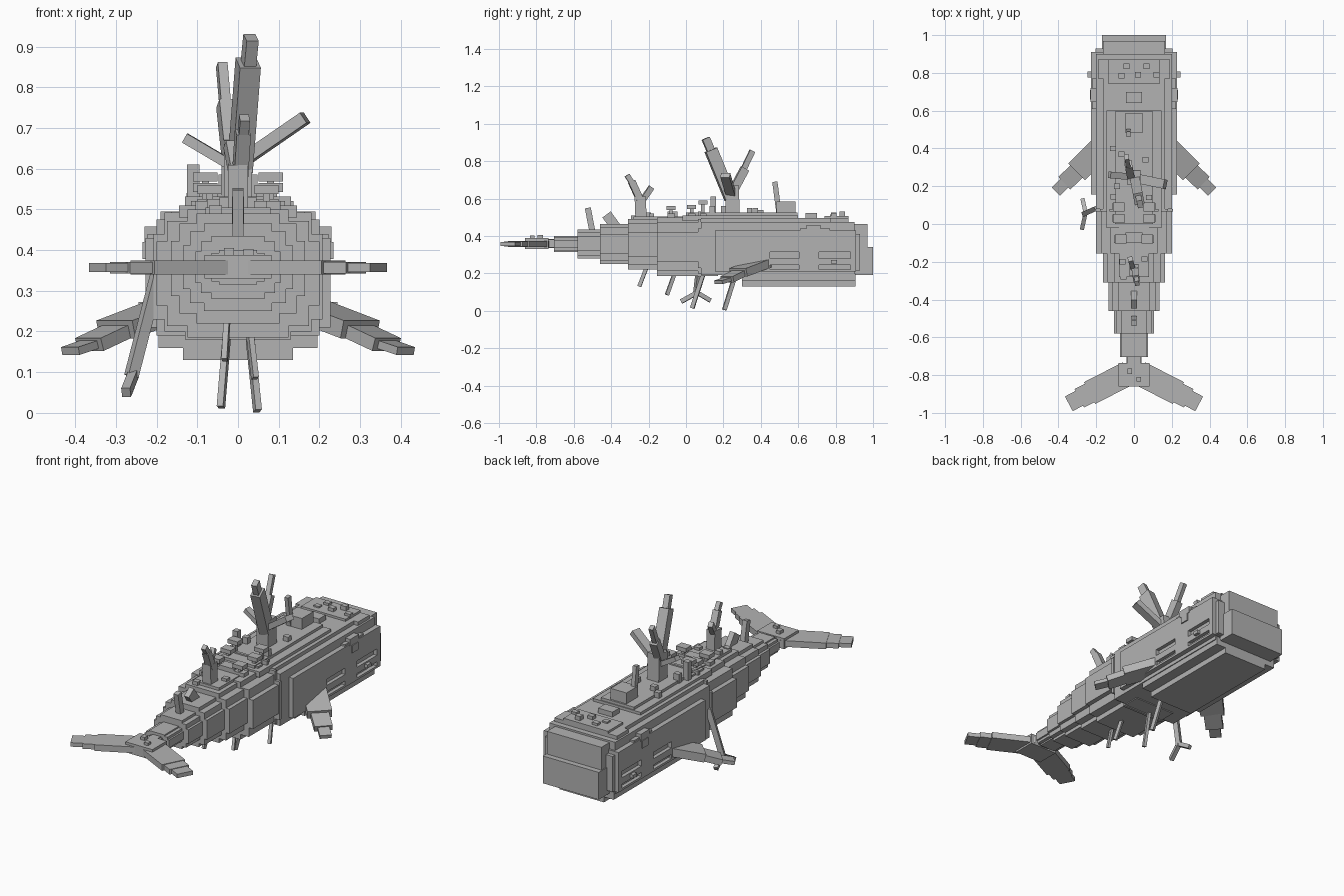
import bpy, bmesh
from mathutils import Matrix, Vector

grey = bpy.data.materials.new("stone_grey")
grey.diffuse_color = (0.45, 0.45, 0.45, 1)


def add(bm, matrix, size):
    bmesh.ops.create_cube(bm, size=1, matrix=matrix @ Matrix.Diagonal((*size, 1)))


def box(bm, x, y, z):
    """Box from three (min, max) ranges."""
    r = (x, y, z)
    add(bm, Matrix.Translation([(a + b) / 2 for a, b in r]), [b - a for a, b in r])


def beam(bm, a, b, w, t):
    """Bar from a to b, w wide and t thick."""
    a, b = Vector(a), Vector(b)
    rot = (b - a).to_track_quat('Y', 'Z').to_matrix().to_4x4()
    add(bm, Matrix.Translation((a + b) / 2) @ rot, (w, (b - a).length, t))


def finish(bm, name):
    me = bpy.data.meshes.new(name)
    bm.to_mesh(me)
    bm.free()
    me.materials.append(grey)
    ob = bpy.data.objects.new(name, me)
    bpy.context.collection.objects.link(ob)
    return ob


def boxes(name, items):
    bm = bmesh.new()
    for it in items:
        box(bm, *it)
    return finish(bm, name)


def beams(name, items):
    bm = bmesh.new()
    for it in items:
        beam(bm, *it)
    return finish(bm, name)


def stepped(w, y, z):
    """Stepped round section: wide and low, middle, narrow and tall."""
    h = z[1] - z[0]
    return [((-w * k, w * k), y, (z[0] + h * i, z[1] - h * i))
            for k, i in ((1, .25), (.87, .09), (.62, 0))]


# tail and rear body, stepping up towards the middle
for name, w, y, z in (
        ("tail_joint", .04, (-.76, -.69), (.335, .385)),
        ("tail_end", .075, (-.705, -.56), (.315, .40)),
        ("tail_middle", .105, (-.58, -.44), (.28, .435)),
        ("tail_root", .135, (-.46, -.29), (.25, .465)),
        ("rear_body", .165, (-.31, -.13), (.22, .49)),
        ("middle_body", .20, (-.155, .17), (.185, .50))):
    boxes(name, stepped(w, y, z))

# front body, back ridge and belly
boxes("front_body", [((-.2, .2), (.08, .90), (.19, .475)),
                     ((-.165, .165), (.08, .87), (.19, .495))])
boxes("back_ridge", [((-.145, .145), (-.02, .60), (.48, .51)),
                     ((-.10, .10), (0, .595), (.48, .525)),
                     ((-.08, .08), (-.28, -.02), (.48, .505))])
boxes("belly", [((-.195, .195), (.30, .905), (.16, .20)),
                ((-.135, .135), (.30, .905), (.13, .17))])
boxes("seam_ring", [((-.207, .207), (.065, .08), (.23, .44)),
                    ((-.18, .18), (.065, .08), (.2, .492)),
                    ((-.13, .13), (.065, .08), (.18, .532))])

# head
boxes("upper_head", [((-.165, .165), (.85, .97), (.33, .465)),
                     ((-.19, .19), (.77, .87), (.44, .495)),
                     ((-.135, .135), (.74, .87), (.48, .507))])
boxes("lower_head", [((-.17, .17), (.85, 1.0), (.19, .34)),
                     ((-.205, .205), (.85, .93), (.215, .41))])

# flanks with two rows of long slots
flank = boxes("flanks", [((-.227, .227), (.155, .91), (.21, .43))])
slots = [((s * .227 - .02, s * .227 + .02), y, z) for s in (-1, 1)
         for y in ((.45, .605), (.71, .88)) for z in ((.222, .245), (.28, .315))]
cutter = boxes("slot_cutter", slots)
cutter.hide_render = True
cutter.hide_viewport = True
mod = flank.modifiers.new("slots", 'BOOLEAN')
mod.object = cutter
mod.operation = 'DIFFERENCE'
mod.solver = 'EXACT'

# eyes, cheek bumps, fins and flukes, mirrored
for s, side in ((1, "right"), (-1, "left")):
    def mx(a, b):
        return tuple(sorted((s * a, s * b)))
    boxes(side + "_eye", [(mx(.18, .230), (.645, .72), (.42, .458)),
                          (mx(.18, .234), (.66, .71), (.378, .42)),
                          (mx(.18, .222), (.61, .77), (.42, .44))])
    boxes(side + "_cheek_bump", [(mx(.21, .245), (.775, .808), (.253, .272))])
    beams(side + "_flipper", [
        ((s * .17, .41, .255), (s * .30, .28, .205), .125, .045),
        ((s * .28, .30, .208), (s * .365, .22, .168), .092, .033),
        ((s * .35, .235, .173), (s * .412, .173, .152), .06, .02)])
    beams(side + "_fluke", [
        ((s * .03, -.79, .357), (s * .235, -.895, .357), .13, .034),
        ((s * .20, -.877, .357), (s * .29, -.923, .357), .11, .028),
        ((s * .27, -.912, .357), (s * .345, -.952, .357), .088, .022)])
boxes("fluke_hub", [((-.082, .082), (-.86, -.735), (.33, .388)),
                    ((-.035, -.01), (-.795, -.765), (.38, .405)),
                    ((.013, .038), (-.835, -.81), (.38, .402))])

# branching growths on the back
beams("large_coral", [
    ((0, .25, .50), (0, .245, .67), .07, .075),
    ((.005, .24, .60), (.025, .133, .86), .052, .065),
    ((.024, .14, .84), (.032, .105, .922), .03, .042),
    ((-.015, .24, .62), (-.03, .315, .76), .04, .045),
    ((-.03, .30, .74), (-.04, .355, .855), .024, .03),
    ((.02, .24, .625), (.165, .21, .725), .05, .03),
    ((-.02, .25, .61), (-.13, .26, .675), .035, .025)])
beams("middle_coral", [
    ((0, -.24, .48), (0, -.245, .61), .05, .06),
    ((.005, -.24, .58), (.012, -.29, .69), .035, .038),
    ((.012, -.28, .67), (.016, -.315, .725), .024, .028),
    ((-.005, -.24, .58), (-.02, -.185, .66), .026, .03)])
beams("small_coral", [
    ((0, -.50, .42), (0, -.525, .55), .028, .032),
    ((0, -.37, .44), (0, -.425, .515), .03, .055),
    ((-.03, .50, .50), (-.03, .475, .69), .022, .028)])

# hatches, valves and loose blocks on the back
boxes("hatches", [((-.048, .048), (.485, .585), (.50, .585)),
                  ((-.043, .043), (.64, .70), (.48, .522)),
                  ((-.045, .045), (-.10, -.045), (.49, .53))])
boxes("corner_post", [((-.125, -.095), (.13, .16), (.47, .61))])
bm = bmesh.new()
for x, y, top in ((-.08, .09, .59), (.08, .09, .59), (-.07, -.08, .56),
                  (.07, -.08, .56), (-.08, .03, .565), (.08, .03, .565)):
    box(bm, (x - .009, x + .009), (y - .009, y + .009), (.47, top - .01))
    box(bm, (x - .03, x + .03), (y - .024, y + .024), (top - .022, top))
    box(bm, (x - .035, x + .035), (y - .02, y + .02), (.46, .52))
finish(bm, "valves")
bm = bmesh.new()
for x, y, top in ((-.11, .40, .54), (-.065, .37, .55), (.06, .34, .55),
                  (.08, .14, .56), (-.09, .20, .56), (-.06, -.20, .525),
                  (.055, -.185, .52), (-.055, -.28, .51), (-.04, .835, .52),
                  (.065, .835, .53), (.02, .79, .525), (.12, .79, .52),
                  (-.065, .785, .515)):
    box(bm, (x - .016, x + .016), (y - .014, y + .014), (.47, top))
finish(bm, "back_blocks")

# roots hanging from the underside
beams("hanging_roots", [
    ((-.025, -.20, .26), (-.033, -.25, .13), .014, .02),
    ((.025, -.05, .23), (.042, -.102, .085), .014, .02),
    ((-.025, .10, .22), (-.042, .033, .014), .016, .022),
    ((.03, .26, .18), (.048, .205, .005), .016, .022)])
beams("forked_root", [
    ((-.195, .085, .35), (-.262, .055, .09), .026, .028),
    ((-.255, .065, .10), (-.275, -.025, .05), .022, .024),
    ((-.255, .055, .10), (-.272, .13, .055), .022, .022)])
